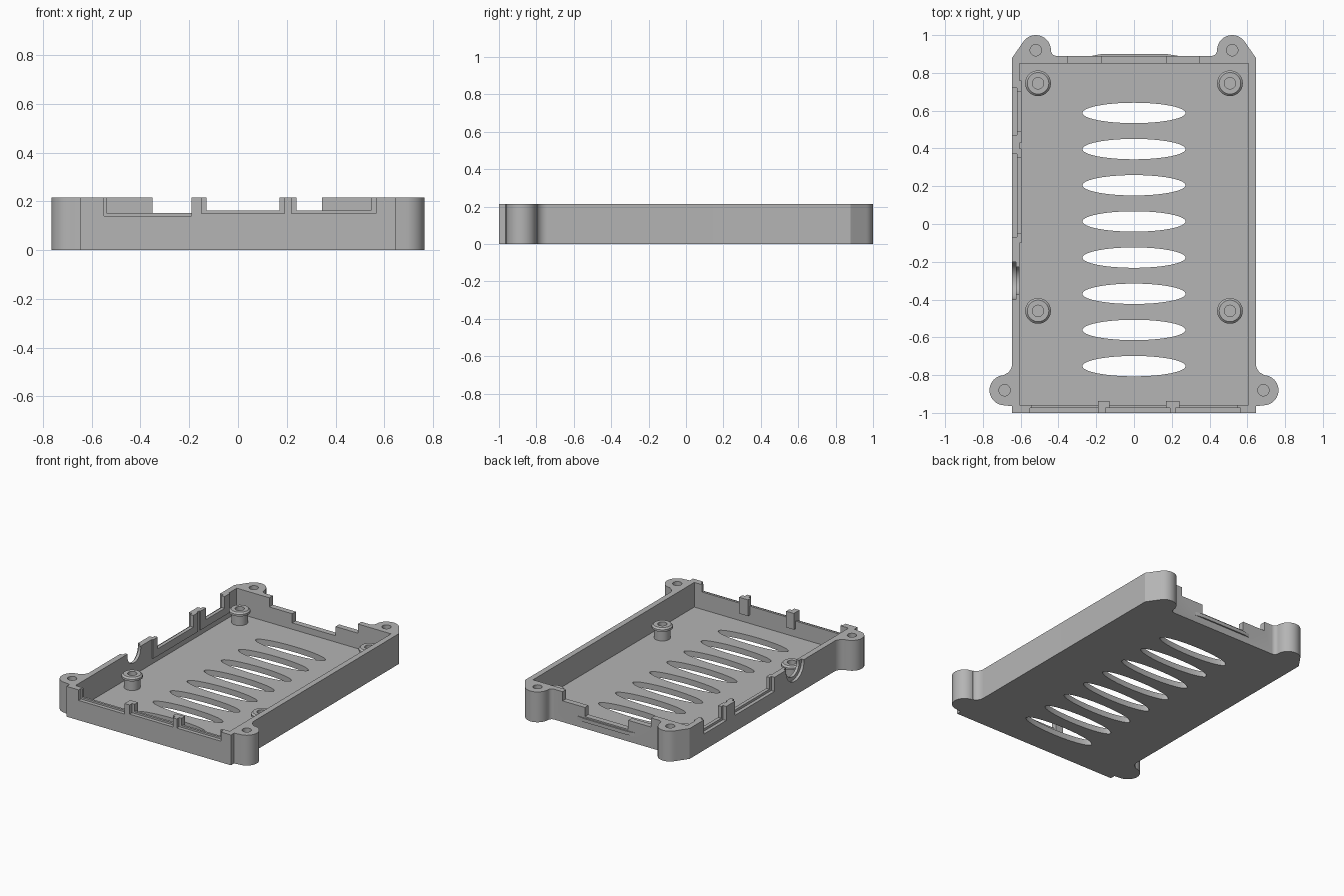
import bpy, bmesh
from math import cos, sin, pi, radians
from mathutils import Matrix

cube = bpy.data.objects.get("Cube")
if cube:
    bpy.data.objects.remove(cube, do_unlink=True)

H, FLOOR = 0.215, 0.04
grey = bpy.data.materials.new("plain_grey")
grey.use_nodes = True
grey.diffuse_color = (0.46, 0.46, 0.46, 1)
grey.node_tree.nodes["Principled BSDF"].inputs["Base Color"].default_value = (0.46, 0.46, 0.46, 1)


def make(name, bm):
    bmesh.ops.recalc_face_normals(bm, faces=bm.faces)
    mesh = bpy.data.meshes.new(name)
    bm.to_mesh(mesh)
    bm.free()
    mesh.materials.append(grey)
    obj = bpy.data.objects.new(name, mesh)
    bpy.context.collection.objects.link(obj)
    return obj


def prism(name, points, z0, z1):
    bm = bmesh.new()
    face = bm.faces.new([bm.verts.new((x, y, z0)) for x, y in points])
    top = bmesh.ops.extrude_face_region(bm, geom=[face])["geom"]
    bmesh.ops.translate(bm, vec=(0, 0, z1 - z0),
                        verts=[v for v in top if isinstance(v, bmesh.types.BMVert)])
    return make(name, bm)


def box(name, x0, x1, y0, y1, z0, z1):
    return prism(name, [(x0, y0), (x1, y0), (x1, y1), (x0, y1)], z0, z1)


def arc(cx, cy, rx, a0, a1, n, ry=None):
    angles = [radians(a0 + (a1 - a0) * i / n) for i in range(n + 1)]
    return [(cx + rx * cos(a), cy + (ry or rx) * sin(a)) for a in angles]


def disc(name, x, y, rx, z0, z1, ry=None):
    return prism(name, arc(x, y, rx, 0, 360, 48, ry)[:-1], z0, z1)


def boolean(target, tool, operation="DIFFERENCE"):
    mod = target.modifiers.new("bool", "BOOLEAN")
    mod.operation, mod.solver, mod.object = operation, "EXACT", tool
    bpy.context.view_layer.objects.active = target
    bpy.ops.object.modifier_apply(modifier=mod.name)
    bpy.data.objects.remove(tool, do_unlink=True)


def smooth(obj):
    bpy.ops.object.select_all(action="DESELECT")
    obj.select_set(True)
    bpy.context.view_layer.objects.active = obj
    bpy.ops.object.shade_smooth_by_angle(angle=radians(30))


# Tray outline with four screw ears, mirrored across x
half = [(0.645, -1), (0.645, -0.965)]
half += arc(0.685, -0.88, 0.08, -90, 90, 20)
half += arc(0.705, -0.74, 0.06, 250, 180, 8)
half += [(0.645, 0.88)]
half += arc(0.52, 0.92, 0.08, 32, 180, 20)
half += arc(0.41, 0.92, 0.03, 0, -90, 6)
tray = prism("tray", half + [(-x, y) for x, y in reversed(half)], 0, H)

# Hollow interior
boolean(tray, box("cut", -0.605, 0.605, -0.957, 0.85, FLOOR, 1))

# Pads thickening the walls beside the port openings
for x0, x1 in ((-0.19, -0.13), (0.17, 0.24)):
    boolean(tray, box("pad", x0, x1, -0.98, -0.937, 0.1, H), "UNION")
for y0, y1 in ((0.43, 0.76), (-0.1, 0.4)):
    boolean(tray, box("pad", -0.63, -0.595, y0, y1, 0.08, H), "UNION")

# Front openings: wide outer recess, narrower inner opening
for x0, x1, inset_l, inset_r, z in ((-0.55, -0.19, 0.01, 0, 0.14),
                                    (-0.15, 0.19, 0.02, 0.02, 0.15),
                                    (0.22, 0.565, 0.02, 0.02, 0.15)):
    boolean(tray, box("cut", x0, x1, -1.1, -0.973, z, 1))
    boolean(tray, box("cut", x0 + inset_l, x1 - inset_r, -1.1, -0.9, z + 0.013, 1))

# Side openings
for y0, y1 in ((0.47, 0.72), (-0.07, 0.37)):
    boolean(tray, box("cut", -1, -0.62, y0, y1, 0.115, 1))
    boolean(tray, box("cut", -1, -0.55, y0 + 0.02, y1 - 0.02, 0.132, 1))

# Round side opening
for radius, x1 in ((0.1, -0.625), (0.075, -0.55)):
    tool = disc("cut", 0, 0, radius, -0.8, x1)
    tool.data.transform(Matrix.Translation((0, -0.3, 0.2)) @ Matrix.Rotation(pi / 2, 4, "Y"))
    boolean(tray, tool)

# Back opening with a lower card slot and its lip
boolean(tray, box("cut", -0.35, 0.345, 0.8, 0.95, 0.15, 1))
boolean(tray, box("cut", -0.17, 0.17, 0.8, 0.95, 0.085, 1))
lip = [(-0.22, 0.88), (0.23, 0.88), (0.23, 0.891), (0.17, 0.9), (-0.17, 0.9), (-0.22, 0.891)]
boolean(tray, prism("lip", lip, 0.05, 0.075), "UNION")

# Floor vents
for i in range(8):
    boolean(tray, disc("cut", 0, 0.588 - i * 0.1915, 0.273, -0.1, 0.1, 0.054))

# Blind screw holes in the ears
for side in (-1, 1):
    for x, y in ((0.685, -0.88), (0.52, 0.92)):
        boolean(tray, disc("cut", side * x, y, 0.03, 0.08, 0.5))
smooth(tray)


# Hollow standoffs with a flanged, bevelled top
def standoff(name, x, y):
    profile = [(0.053, FLOOR - 0.005), (0.053, 0.108), (0.068, 0.112), (0.068, 0.126),
               (0.057, 0.137), (0.03, 0.137), (0.03, FLOOR - 0.005)]
    bm = bmesh.new()
    verts = [bm.verts.new((r, 0, z)) for r, z in profile]
    edges = [bm.edges.new((a, b)) for a, b in zip(verts, verts[1:] + verts[:1])]
    bmesh.ops.spin(bm, geom=verts + edges, axis=(0, 0, 1), cent=(0, 0, 0),
                   angle=2 * pi, steps=40, use_duplicate=False)
    bmesh.ops.remove_doubles(bm, verts=bm.verts, dist=0.0001)
    obj = make(name, bm)
    obj.location = (x, y, 0)
    smooth(obj)


for label, y in (("front", -0.46), ("back", 0.745)):
    standoff(label + "_left_standoff", 0.508, y)
    standoff(label + "_right_standoff", -0.508, y)
